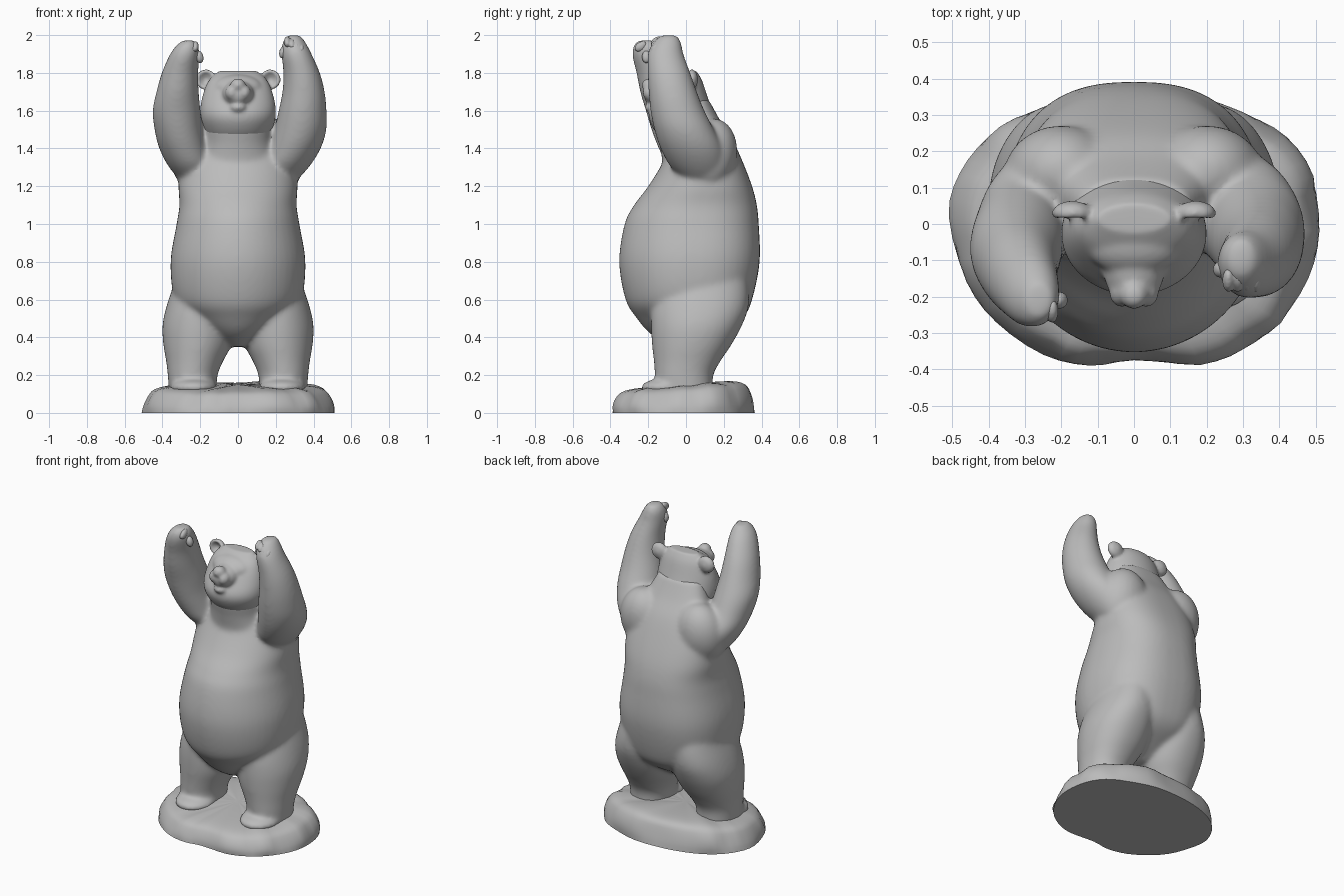
import bpy, bmesh, math, random
from mathutils import Vector, Matrix

random.seed(4)
old = bpy.data.objects.get("Cube")
if old:
    bpy.data.objects.remove(old, do_unlink=True)

grey = bpy.data.materials.new("stone grey")
grey.use_nodes = True
grey.diffuse_color = (0.5, 0.5, 0.5, 1)
grey.node_tree.nodes["Principled BSDF"].inputs["Base Color"].default_value = (0.5, 0.5, 0.5, 1)


def spline(points, steps=5, closed=False):
    """Catmull-Rom interpolation of tuples of any length."""
    n = len(points)
    pick = (lambda i: points[i % n]) if closed else (lambda i: points[max(0, min(n - 1, i))])
    out = []
    for i in range(n if closed else n - 1):
        p, q, r, s = (pick(i + k) for k in (-1, 0, 1, 2))
        for j in range(steps):
            t = j / steps
            out.append([0.5 * (2 * b + (c - a) * t + (2 * a - 5 * b + 4 * c - d) * t * t
                               + (3 * b - a - 3 * c + d) * t ** 3) for a, b, c, d in zip(p, q, r, s)])
    if not closed:
        out.append(list(points[-1]))
    return out


def skin(bm, rings):
    """Bridge equal rings of points and cap both ends."""
    loops = [[bm.verts.new(p) for p in ring] for ring in rings]
    for low, high in zip(loops, loops[1:]):
        for i in range(len(low)):
            k = (i + 1) % len(low)
            bm.faces.new((low[i], low[k], high[k], high[i]))
    bm.faces.new(loops[0][::-1])
    bm.faces.new(loops[-1])


def loft(bm, sections, back=1.0, sides=48):
    """Stack of ellipses (x, y, z, half width, half depth); back < 1 squares the rear half."""
    unit = []
    for i in range(sides):
        c, s = math.cos(2 * math.pi * i / sides), math.sin(2 * math.pi * i / sides)
        e = back if s > 0 else 1
        unit.append((math.copysign(abs(c) ** e, c), math.copysign(abs(s) ** e, s)))
    skin(bm, [[(x + rx * u, y + ry * v, z) for u, v in unit]
              for x, y, z, rx, ry in spline(sections)])


def blob(bm, centre, radii, tilt=0, axis='X'):
    m = (Matrix.Translation(centre) @ Matrix.Rotation(math.radians(tilt), 4, axis)
         @ Matrix.Diagonal((*radii, 1)))
    return bmesh.ops.create_uvsphere(bm, u_segments=24, v_segments=16, radius=1, matrix=m)["verts"]


def finish(bm, name):
    bmesh.ops.recalc_face_normals(bm, faces=bm.faces)
    mesh = bpy.data.meshes.new(name)
    bm.to_mesh(mesh)
    bm.free()
    mesh.materials.append(grey)
    mesh.shade_smooth()
    obj = bpy.data.objects.new(name, mesh)
    bpy.context.collection.objects.link(obj)
    return obj


def fuse(obj, voxel, rounds):
    """Melt overlapping parts into one soft surface."""
    melt = obj.modifiers.new("fuse parts", 'REMESH')
    melt.mode = 'VOXEL'
    melt.voxel_size = voxel
    melt.use_smooth_shade = True
    soften = obj.modifiers.new("soften joins", 'SMOOTH')
    soften.factor = .5
    soften.iterations = rounds


# torso with round belly and broad back
bear = bmesh.new()
loft(bear, [(0, 0, .35, .05, .08), (0, 0, .42, .15, .19), (0, .02, .5, .25, .28),
            (0, .015, .6, .335, .335), (0, .018, .8, .357, .372), (0, .03, 1, .325, .355),
            (0, .05, 1.1, .31, .325), (0, .075, 1.2, .315, .275), (0, .09, 1.33, .3, .21),
            (0, .09, 1.45, .25, .155), (0, .07, 1.55, .2, .11), (0, .04, 1.66, .15, .08)], .8)

# legs and feet
for s in (-1, 1):
    loft(bear, [(.24 * s, -.01, .1, .125, .15), (.24 * s, -.01, .2, .132, .155),
                (.23 * s, .005, .27, .15, .175), (.215 * s, .03, .36, .18, .21),
                (.207 * s, .055, .46, .193, .24), (.198 * s, .075, .56, .182, .255),
                (.18 * s, .09, .68, .16, .24), (.17 * s, .1, .8, .13, .2)], .9)
    blob(bear, (.235 * s, -.09, .135), (.125, .15, .05))

# neck and sloping shoulders
loft(bear, [(0, .09, 1.22, .26, .22), (0, .07, 1.32, .23, .195), (0, .035, 1.42, .185, .175),
            (0, .01, 1.52, .18, .17), (0, 0, 1.6, .17, .14)])
for s in (-1, 1):
    blob(bear, (.2 * s, .13, 1.36), (.16, .14, .2), -10)

# raised arms
loft(bear, [(.21, .1, 1.2, .07, .08), (.25, .065, 1.3, .125, .145), (.3, .03, 1.4, .138, .165),
            (.33, -.01, 1.5, .138, .158), (.342, -.045, 1.6, .127, .143), (.347, -.07, 1.7, .112, .128),
            (.337, -.09, 1.8, .097, .113), (.31, -.108, 1.9, .08, .095), (.297, -.1, 1.96, .062, .075),
            (.295, -.09, 2, .035, .045)])
loft(bear, [(-.21, .1, 1.2, .07, .08), (-.25, .055, 1.3, .115, .145), (-.29, .02, 1.4, .127, .165),
            (-.315, -.03, 1.5, .127, .153), (-.325, -.07, 1.6, .127, .143), (-.32, -.11, 1.7, .112, .133),
            (-.307, -.145, 1.8, .097, .118), (-.285, -.185, 1.89, .08, .1),
            (-.27, -.205, 1.94, .062, .075), (-.26, -.21, 1.972, .035, .045)])
fuse(finish(bear, "bear_body"), .011, 20)

# head
head = bmesh.new()
loft(head, [(0, .03, 1.42, .14, .13), (0, .005, 1.5, .182, .175), (0, -.025, 1.58, .2, .172),
            (0, -.02, 1.67, .19, .135), (0, -.005, 1.76, .155, .09), (0, .015, 1.81, .1, .04)])

# forehead, muzzle, nose and jaw
blob(head, (0, -.06, 1.725), (.13, .085, .065), 20)
blob(head, (0, -.125, 1.69), (.085, .1, .07), 10)
blob(head, (0, -.195, 1.735), (.04, .04, .036))
blob(head, (0, -.155, 1.61), (.05, .065, .032), -10)
for s in (-1, 1):
    blob(head, (.033 * s, -.185, 1.695), (.036, .045, .042))

# cupped ears
for s in (-1, 1):
    centre = Vector((.17 * s, .03, 1.765))
    for v in blob(head, centre, (.057, .034, .054)):
        d = v.co - centre
        r = math.hypot(d.x, d.z) / .056
        if d.y < 0 and r < .8:
            v.co.y += .045 * (1 - (r / .8) ** 2)
fuse(finish(head, "bear_head"), .009, 8)

# curled paw toes
for name, x, y, z, s in (("left_toes", .285, -.14, 1.965, 1), ("right_toes", -.25, -.225, 1.94, -1)):
    toes = bmesh.new()
    for k in range(4):
        blob(toes, (x - s * (.025 - .025 * k), y - .015, z - .012 * k), (.017, .036, .024), 35)
    blob(toes, (x - s * .045, y + .015, z - .055), (.022, .024, .035), 15 * s, 'Y')
    fuse(finish(toes, name), .006, 4)

# rock base
rock = bmesh.new()
outline = spline([(-.51, .02), (-.48, .14), (-.4, .24), (-.28, .31), (-.1, .355), (.12, .36),
                  (.3, .305), (.42, .24), (.49, .13), (.51, -.02), (.48, -.15), (.4, -.27),
                  (.3, -.345), (.18, -.385), (0, -.375), (-.12, -.39), (-.25, -.36),
                  (-.38, -.27), (-.46, -.16)], 3, True)
levels = spline([(1, 0), (.99, .04), (.945, .09), (.87, .127), (.7, .144), (.35, .15), (.05, .15)], 3)
wobble = [random.uniform(-.035, .035) for p in outline]
wobble = [(wobble[i - 1] + w) / 2 for i, w in enumerate(wobble)]
rings = []
for f, z in levels:
    bump = math.sin(math.pi * min(1, z / .15))
    rings.append([(x * (f + w * bump), y * (f + w * bump), z + (.08 * y + .3 * w) * z / .15 * f)
                  for (x, y), w in zip(outline, wobble)])
skin(rock, rings)
base = finish(rock, "rock_base")
bpy.context.view_layer.objects.active = base
base.select_set(True)
bpy.ops.object.shade_smooth_by_angle(angle=math.radians(40))
